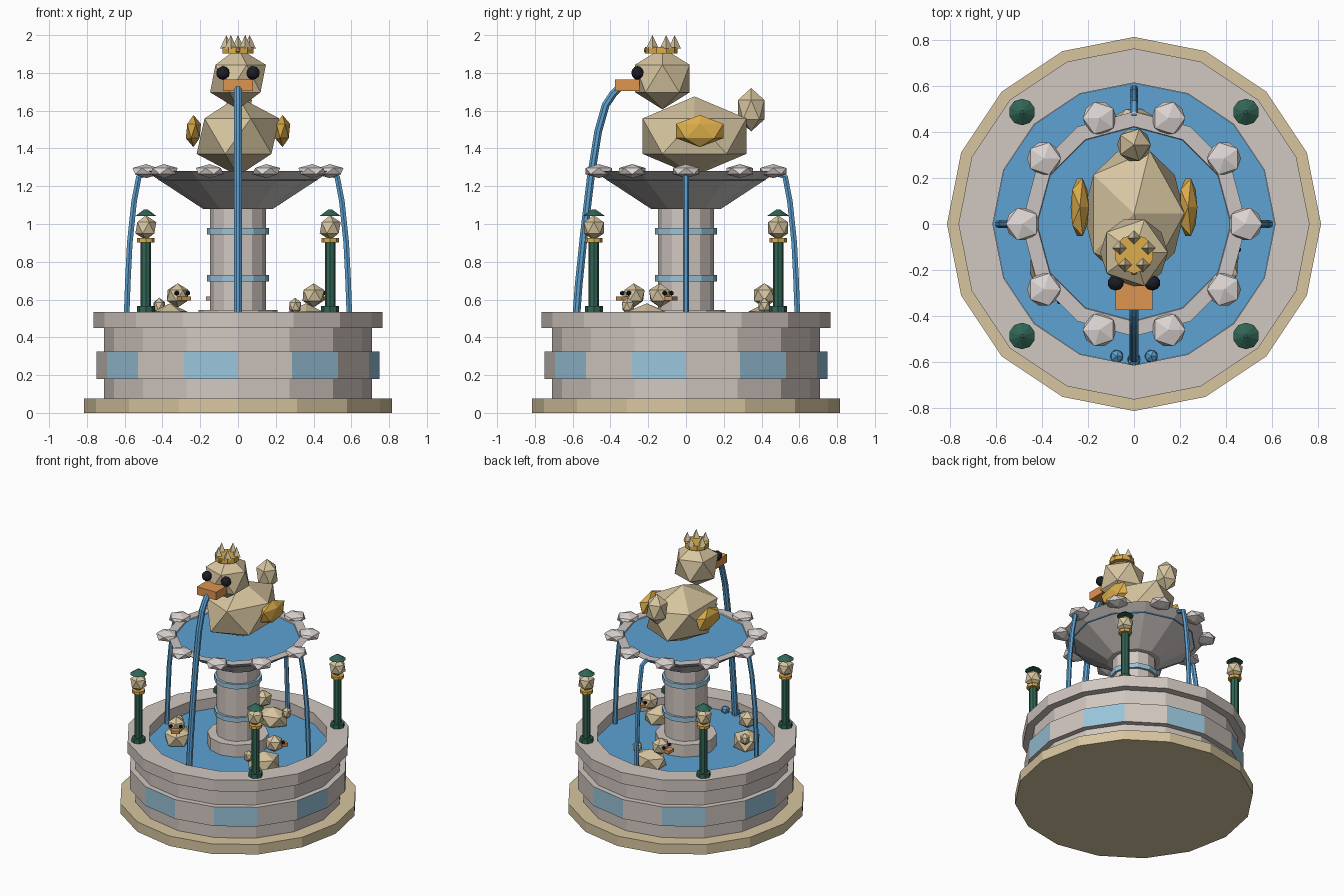
import bpy, bmesh, math
from mathutils import Vector, Matrix

if "Cube" in bpy.data.objects:
    bpy.data.objects.remove(bpy.data.objects["Cube"])


def mat(name, r, g, b):
    m = bpy.data.materials.new(name)
    m.diffuse_color = (r, g, b, 1)
    m.use_nodes = True
    m.node_tree.nodes["Principled BSDF"].inputs["Base Color"].default_value = m.diffuse_color
    return m


STONE = mat("stone", 0.64, 0.57, 0.53)
PALE = mat("pale_stone", 0.72, 0.67, 0.65)
TAN = mat("warm_tan", 0.68, 0.56, 0.35)
WATER = mat("water_blue", 0.11, 0.36, 0.65)
TILE = mat("tile_blue", 0.32, 0.55, 0.70)
GREEN = mat("dark_green", 0.03, 0.13, 0.09)
GOLD = mat("gold", 0.72, 0.42, 0.07)
ORANGE = mat("orange", 0.72, 0.30, 0.08)
BLACK = mat("black", 0.012, 0.012, 0.02)
BOWL = mat("bowl_grey", 0.60, 0.56, 0.54)


def finish(name, bm, *mats, M=Matrix()):
    bmesh.ops.recalc_face_normals(bm, faces=bm.faces)
    bm.transform(M)
    me = bpy.data.meshes.new(name)
    bm.to_mesh(me)
    bm.free()
    for m in mats:
        me.materials.append(m)
    ob = bpy.data.objects.new(name, me)
    bpy.context.collection.objects.link(ob)
    return ob


def place(loc, yaw=0):
    return Matrix.Translation(loc) @ Matrix.Rotation(yaw, 4, 'Z')


def lathe(name, profile, n, *mats, rule=None):
    """Closed (radius, z) profile turned in n flat sides."""
    bm = bmesh.new()
    rings = []
    for i in range(n):
        a = 2 * math.pi * i / n
        rings.append([bm.verts.new((r * math.cos(a), r * math.sin(a), z)) for r, z in profile])
    k = len(profile)
    for i in range(n):
        A, B = rings[i], rings[(i + 1) % n]
        for j in range(k):
            l = (j + 1) % k
            if profile[j][0] == 0 and profile[l][0] == 0:
                continue
            f = bm.faces.new((A[j], B[j], B[l], A[l]))
            if rule and rule(i, j):
                f.material_index = 1
    bmesh.ops.remove_doubles(bm, verts=bm.verts, dist=1e-5)
    return finish(name, bm, *mats)


def cyl(name, loc, r, h, n, m, r2=None):
    """Cylinder or cone standing on loc."""
    bm = bmesh.new()
    bmesh.ops.create_cone(bm, cap_ends=True, segments=n, radius1=r,
                          radius2=r if r2 is None else r2, depth=h)
    return finish(name, bm, m, M=Matrix.Translation(Vector(loc) + Vector((0, 0, h / 2))))


def ball(name, M, size, m, sub=1):
    bm = bmesh.new()
    bmesh.ops.create_icosphere(bm, subdivisions=sub, radius=1)
    return finish(name, bm, m, M=M @ Matrix.Diagonal((*size, 1)))


def box(name, M, size, m):
    bm = bmesh.new()
    bmesh.ops.create_cube(bm, size=1)
    return finish(name, bm, m, M=M @ Matrix.Diagonal((*size, 1)))


def stream(name, pts, r, yaw=0, n=6):
    """Falling jet along (distance out, z) points, in direction yaw."""
    bm = bmesh.new()
    rings = []
    for i, p in enumerate(pts):
        a, b = Vector(pts[max(i - 1, 0)]), Vector(pts[min(i + 1, len(pts) - 1)])
        t = (b - a).normalized()
        ring = []
        for s in range(n):
            q = 2 * math.pi * (s + 0.5) / n
            u, v = r * math.cos(q), r * math.sin(q)
            ring.append(bm.verts.new((p[0] - t.y * u, v, p[1] + t.x * u)))
        rings.append(ring)
    for A, B in zip(rings, rings[1:]):
        for s in range(n):
            bm.faces.new((A[s], A[(s + 1) % n], B[(s + 1) % n], B[s]))
    bm.faces.new(rings[0])
    bm.faces.new(rings[-1])
    return finish(name, bm, WATER, M=Matrix.Rotation(yaw, 4, 'Z'))


# Base slab and basin wall with alternating tile panels on the band
cyl("base_slab", (0, 0, 0), 0.815, 0.075, 16, TAN)
bpy.data.objects["base_slab"].data.transform(Matrix.Rotation(math.pi / 16 * 0, 4, 'Z'))
wall = [(0, 0.07), (0.71, 0.07), (0.71, 0.18), (0.75, 0.18), (0.75, 0.325), (0.71, 0.325),
        (0.71, 0.45), (0.765, 0.45), (0.765, 0.535), (0.615, 0.535), (0.615, 0.42), (0, 0.42)]
lathe("basin", wall, 16, STONE, TILE, rule=lambda i, j: j == 3 and i % 2 == 1)
lathe("basin_water", [(0, 0.41), (0.614, 0.41), (0.614, 0.455), (0, 0.455)], 16, WATER)

# Pedestal, column, tile bands
lathe("column", [(0, 0.43), (0.21, 0.43), (0.21, 0.545), (0.148, 0.545),
                 (0.148, 1.10), (0, 1.10)], 12, STONE)
for z in (0.695, 0.945):
    lathe("column_band", [(0.14, z), (0.165, z), (0.165, z + 0.035), (0.14, z + 0.035)], 12, TILE)

# Upper bowl, its water and the ring of shells
lathe("upper_bowl", [(0, 1.08), (0.185, 1.08), (0.49, 1.28), (0.425, 1.28),
                     (0.41, 1.24), (0, 1.24)], 12, BOWL)
lathe("bowl_water", [(0, 1.23), (0.422, 1.23), (0.422, 1.272), (0, 1.272)], 12, WATER)
for i in range(10):
    a = 2 * math.pi * i / 10
    ball("rim_shell", place((0.485 * math.cos(a), 0.485 * math.sin(a), 1.28), a),
         (0.082, 0.082, 0.037), PALE)

# Water jets: left, back and right of the bowl, and from the beak
for yaw in (0, 90, 180):
    stream("bowl_jet", [(0.47, 1.27), (0.525, 1.25), (0.55, 1.12), (0.573, 0.9),
                        (0.583, 0.7), (0.592, 0.45)], 0.017, math.radians(yaw))
stream("beak_jet", [(0.35, 1.725), (0.385, 1.69), (0.425, 1.63), (0.465, 1.49), (0.505, 1.24),
                    (0.54, 0.95), (0.568, 0.68), (0.585, 0.45)], 0.022, -math.pi / 2, 8)
for x, y in ((-0.075, -0.585), (0.075, -0.585), (0, -0.6)):
    ball("splash_drop", place((x, y * 0.985, 0.475)), (0.032, 0.032, 0.03), WATER)

# Big duck statue
ball("duck_body", place((0, 0.045, 1.465)), (0.245, 0.323, 0.21), TAN)
ball("duck_head", place((0, -0.125, 1.77)), (0.165, 0.17, 0.163), TAN)
ball("duck_tail", place((0, 0.345, 1.605)), (0.082, 0.082, 0.115), TAN)
box("duck_beak", place((0, -0.31, 1.735)), (0.16, 0.13, 0.06), ORANGE)
for s in (-1, 1):
    ball("duck_wing", place((s * 0.236, 0.073, 1.492)), (0.045, 0.147, 0.085), GOLD)
    ball("duck_eye", place((s * 0.08, -0.257, 1.80)), (0.036, 0.033, 0.036), BLACK, 2)

# Crown with five points and a front gem
cyl("crown_band", (0, -0.13, 1.902), 0.086, 0.036, 10, GOLD)
for i in range(5):
    a = math.pi / 2 + 2 * math.pi * i / 5
    cyl("crown_point", (0.065 * math.cos(a), -0.125 + 0.065 * math.sin(a), 1.93),
        0.033, 0.07, 4, TAN, 0)
ball("crown_gem", place((0, -0.213, 1.92)), (0.016, 0.012, 0.016), ORANGE)

# Three ducklings swimming around the column
for deg in (90, 210, 330):
    a = math.radians(deg)
    # local x points along the swimming direction
    D = place((0.415 * math.cos(a), 0.415 * math.sin(a), 0), a + math.pi / 2)

    def at(x, y, z):
        return D @ Matrix.Translation((x, y, z))

    ball("duckling_body", at(0, 0, 0.50), (0.125, 0.10, 0.08), TAN)
    ball("duckling_head", at(0.08, 0, 0.622), (0.064, 0.066, 0.064), TAN)
    ball("duckling_tail", at(-0.115, 0, 0.565), (0.036, 0.036, 0.045), TAN)
    box("duckling_beak", at(0.145, 0, 0.606), (0.05, 0.06, 0.022), ORANGE)
    for s in (-1, 1):
        ball("duckling_eye", at(0.13, s * 0.034, 0.634), (0.014, 0.014, 0.014), BLACK)

# Four lamp posts on the basin rim
for x in (-0.488, 0.488):
    for y in (-0.488, 0.488):
        cyl("lamp_foot", (x, y, 0.53), 0.048, 0.035, 8, GREEN)
        cyl("lamp_pole", (x, y, 0.56), 0.028, 0.35, 8, GREEN)
        cyl("lamp_collar", (x, y, 0.903), 0.046, 0.022, 8, GOLD)
        ball("lamp_globe", place((x, y, 0.98)), (0.062, 0.062, 0.066), TAN)
        cyl("lamp_cap", (x, y, 1.043), 0.058, 0.035, 10, GREEN, 0.008)
